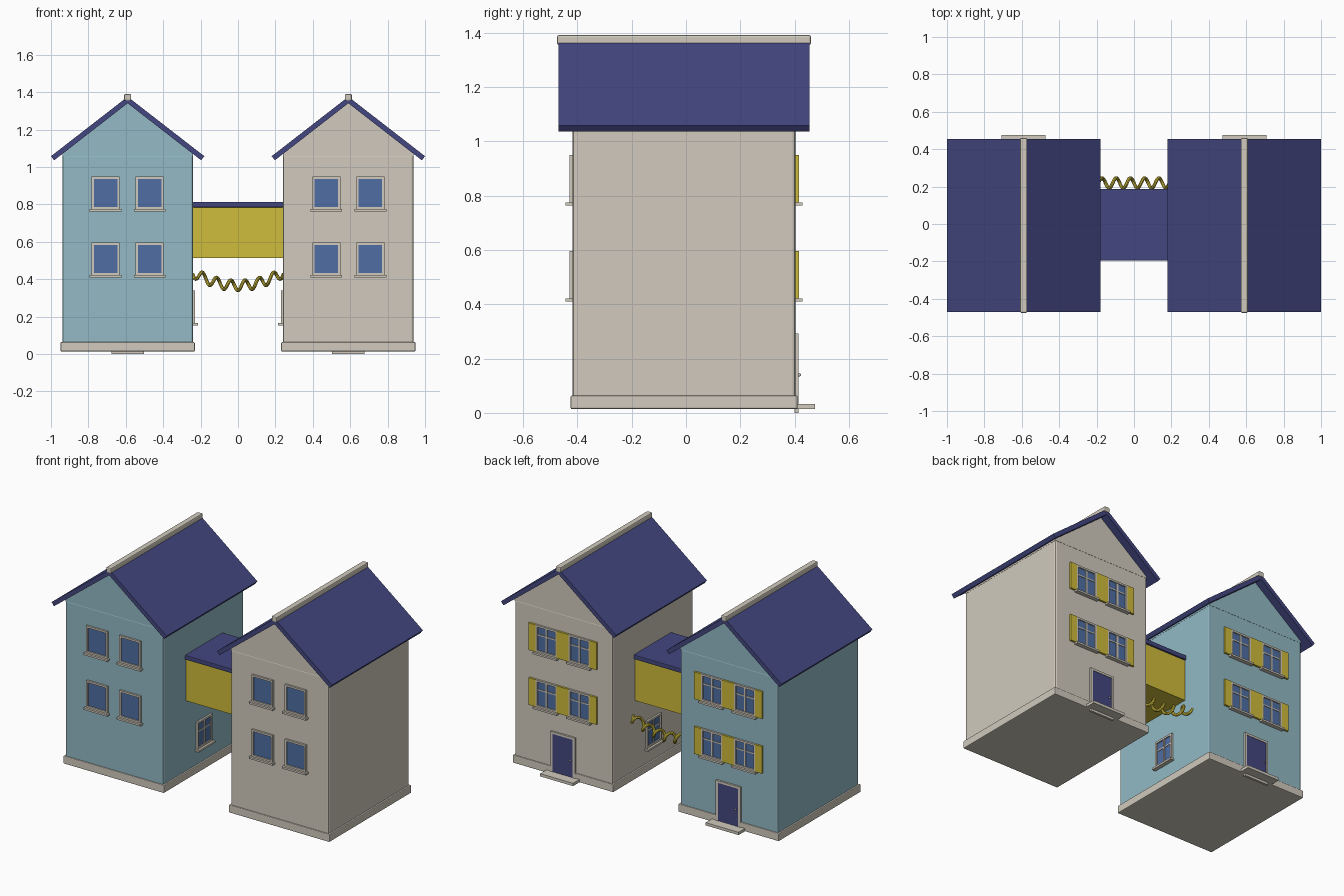
import bpy, bmesh, math
from mathutils import Matrix, Vector

if "Cube" in bpy.data.objects:
    bpy.data.objects.remove(bpy.data.objects["Cube"])


def material(name, r, g, b):
    m = bpy.data.materials.new(name)
    lin = [((c / 255 + 0.055) / 1.055) ** 2.4 for c in (r, g, b)]
    m.diffuse_color = (*lin, 1)
    m.use_nodes = True
    m.node_tree.nodes["Principled BSDF"].inputs["Base Color"].default_value = m.diffuse_color
    return m


CREAM = material("cream", 209, 202, 189)
BLUE = material("light blue", 147, 186, 197)
NAVY = material("navy", 67, 71, 128)
YELLOW = material("yellow", 207, 188, 60)
GLASS = material("window glass", 78, 111, 164)


def finish(name, bm, mat, xf=None, bevel=0):
    if xf:
        bm.transform(xf)
    bmesh.ops.recalc_face_normals(bm, faces=bm.faces)
    me = bpy.data.meshes.new(name)
    bm.to_mesh(me)
    bm.free()
    me.materials.append(mat)
    ob = bpy.data.objects.new(name, me)
    bpy.context.collection.objects.link(ob)
    if bevel:
        mod = ob.modifiers.new("soft edges", "BEVEL")
        mod.width, mod.segments = bevel, 2
    return ob


def boxes(name, spans, mat, xf=None, bevel=0):
    """One object from boxes given as (x0, x1, y0, y1, z0, z1)."""
    bm = bmesh.new()
    for x0, x1, y0, y1, z0, z1 in spans:
        mid = Vector((x0 + x1, y0 + y1, z0 + z1)) / 2
        size = Matrix.Diagonal((x1 - x0, y1 - y0, z1 - z0, 1))
        bmesh.ops.create_cube(bm, size=1, matrix=Matrix.Translation(mid) @ size)
    return finish(name, bm, mat, xf, bevel)


def prism(name, profile, y0, y1, mat, xf):
    """Extrude an x-z outline along y."""
    bm = bmesh.new()
    face = bm.faces.new([bm.verts.new((x, y0, z)) for x, z in profile])
    out = bmesh.ops.extrude_face_region(bm, geom=[face])["geom"]
    moved = [v for v in out if isinstance(v, bmesh.types.BMVert)]
    bmesh.ops.translate(bm, verts=moved, vec=(0, y1 - y0, 0))
    return finish(name, bm, mat, xf)


def on_wall(x, y, z, degrees):
    """Local frame on a wall: x along it, z up, outward is -y."""
    return Matrix.Translation((x, y, z)) @ Matrix.Rotation(math.radians(degrees), 4, "Z")


W, H, BAR = 0.075, 0.175, 0.012     # window half width, height, frame bar


def window(xf, muntins=False, shutters=False):
    boxes("window_frame", [(-W, -W + BAR, -0.012, 0.003, 0, H),
                           (W - BAR, W, -0.012, 0.003, 0, H),
                           (-W + BAR, W - BAR, -0.012, 0.003, 0, BAR),
                           (-W + BAR, W - BAR, -0.012, 0.003, H - BAR, H)], CREAM, xf)
    boxes("window_sill", [(-0.085, 0.085, -0.026, 0.003, -0.011, 0.001)], CREAM, xf)
    boxes("window_glass", [(-W + BAR, W - BAR, -0.004, 0.003, BAR, H - BAR)], GLASS, xf)
    if muntins:
        boxes("window_muntins", [(-0.006, 0.006, -0.009, 0, BAR, H - BAR),
                                 (-W + BAR, W - BAR, -0.008, 0, 0.108, 0.116)], CREAM, xf)
    if shutters:
        boxes("shutters", [(-0.124, -W, -0.013, 0.002, 0, H),
                           (W, 0.124, -0.013, 0.002, 0, H)], YELLOW, xf)


FRONT, BACK, HALF = -0.417, 0.403, 0.349


def house(cx, wall, inner):
    xf = Matrix.Translation((cx, 0, 0))
    # plinth, walls and gable
    boxes("plinth", [(-0.359, 0.359, -0.425, 0.411, 0.014, 0.064)], CREAM, xf, 0.005)
    boxes("walls", [(-HALF, HALF, FRONT, BACK, 0.04, 1.068)], wall, xf, 0.011)
    prism("gable", [(-HALF, 1.06), (HALF, 1.06), (HALF, 1.072), (0, 1.345), (-HALF, 1.072)],
          FRONT, BACK, wall, xf)
    # roof slabs and ridge cap
    prism("roof", [(-0.41, 1.058), (0, 1.376), (0.41, 1.058),
                   (0.393, 1.036), (0, 1.341), (-0.393, 1.036)], -0.47, 0.455, NAVY, xf)
    boxes("ridge_cap", [(-0.019, 0.019, -0.475, 0.46, 1.355, 1.391)], CREAM, xf, 0.007)
    # windows: plain at the front, shuttered at the back, one facing the other house
    for z in (0.421, 0.774):
        for s in (-1, 1):
            window(on_wall(cx + s * 0.118, FRONT, z, 0))
            window(on_wall(cx + s * 0.118, BACK, z, 180), True, True)
    window(on_wall(cx + inner * HALF, -0.007, 0.165, 90 * inner), True)
    # door with frame, knob and step
    door = on_wall(cx, BACK, 0, 180)
    boxes("door_frame", [(-0.0875, -0.073, -0.012, 0.003, 0, 0.292),
                         (0.073, 0.0875, -0.012, 0.003, 0, 0.292),
                         (-0.073, 0.073, -0.012, 0.003, 0.278, 0.292),
                         (-0.073, 0.073, -0.012, 0.003, 0, 0.02)], CREAM, door)
    boxes("door", [(-0.073, 0.073, -0.0095, 0.003, 0.02, 0.278)], NAVY, door)
    boxes("door_step", [(-0.1175, 0.1175, -0.072, 0, 0.015, 0.033)], CREAM, door)
    bm = bmesh.new()
    bmesh.ops.create_uvsphere(bm, u_segments=12, v_segments=8, radius=0.006,
                              matrix=Matrix.Translation((0.055, -0.014, 0.14)))
    finish("door_knob", bm, CREAM, door)


house(-0.59, BLUE, 1)
house(0.59, CREAM, -1)

# bridge between the houses
boxes("bridge", [(-0.243, 0.243, -0.183, 0.177, 0.515, 0.788)], YELLOW)
boxes("bridge_roof", [(-0.243, 0.243, -0.195, 0.188, 0.785, 0.814)], NAVY, None, 0.004)

# sagging coil hung between the walls
curve = bpy.data.curves.new("coil", "CURVE")
curve.dimensions = "3D"
curve.bevel_depth, curve.bevel_resolution = 0.0095, 2
curve.use_fill_caps = True
spline = curve.splines.new("POLY")
N, TURNS = 160, 6.4
spline.points.add(N)
for i, p in enumerate(spline.points):
    t = i / N * 2 - 1
    a = math.pi * TURNS * t + math.pi
    p.co = (0.243 * t, 0.219 + 0.027 * math.sin(a), 0.367 + 0.07 * t * t + 0.027 * math.cos(a), 1)
curve.materials.append(YELLOW)
coil = bpy.data.objects.new("coil", curve)
bpy.context.collection.objects.link(coil)
bpy.context.view_layer.objects.active = coil
coil.select_set(True)
bpy.ops.object.convert(target="MESH")
bpy.ops.object.shade_smooth_by_angle()
